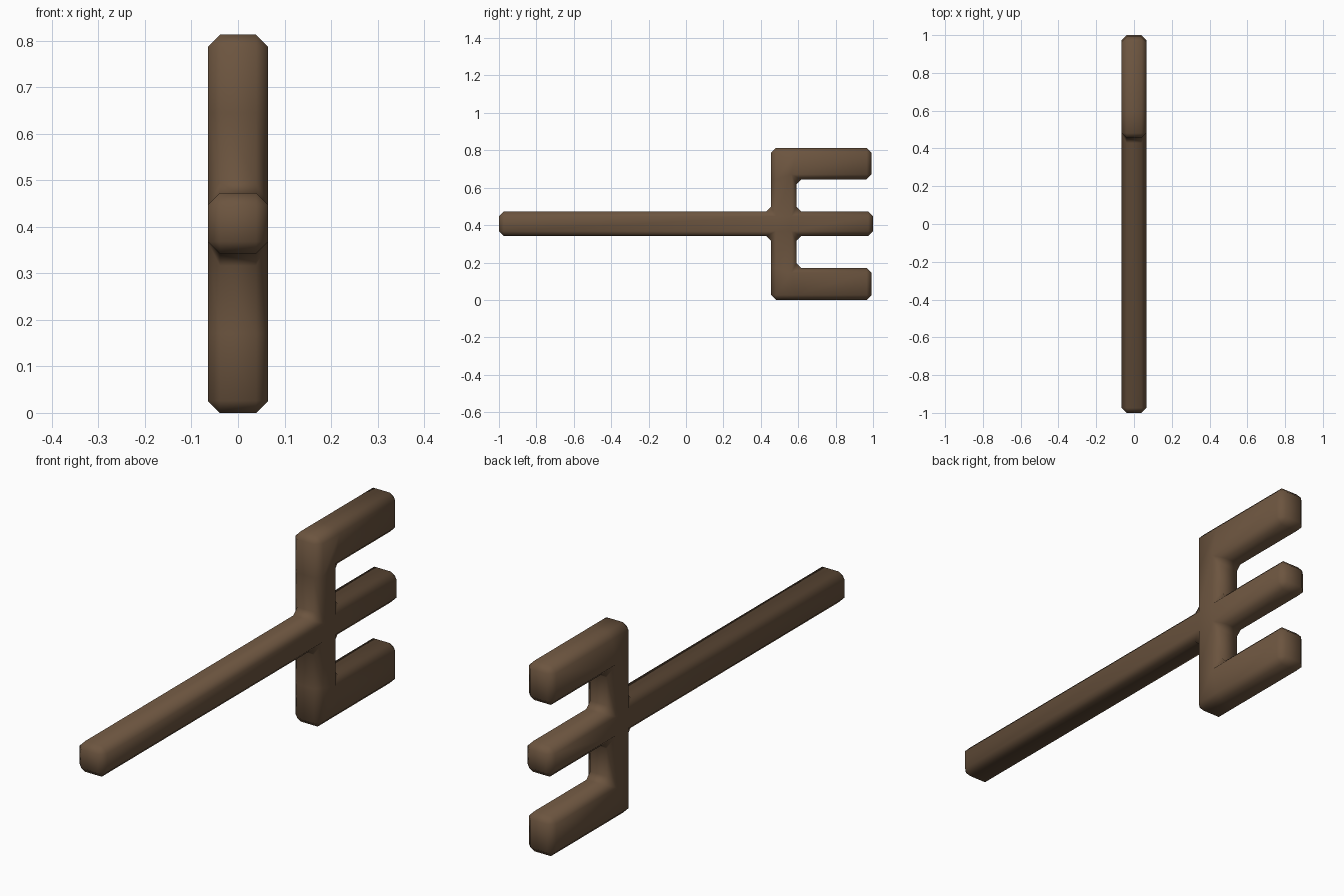
import bpy, bmesh

if "Cube" in bpy.data.objects:
    bpy.data.objects.remove(bpy.data.objects["Cube"])

HALF_X = 0.065
CHAMFER = 0.026
Z = [0.0, 0.171, 0.342, 0.473, 0.645, 0.813]   # prong and gap levels
Y0, Y1, Y2 = 0.455, 0.59, 0.992                # crossbar back, crossbar front, outer prong tip

wood = bpy.data.materials.new("dark brown wood")
wood.diffuse_color = (0.15, 0.09, 0.05, 1.0)
wood.use_nodes = True
wood.node_tree.nodes["Principled BSDF"].inputs["Base Color"].default_value = wood.diffuse_color

# Rectangles of the side silhouette: (y start, y end, z row)
cells = [(Y0, Y1, row) for row in range(5)]        # upright crossbar
cells += [(Y1, Y2, 0), (Y1, 1.0, 2), (Y1, Y2, 4)]  # three prongs
cells += [(-1.0, Y0, 2)]                           # long handle

bm = bmesh.new()
for ya, yb, row in cells:
    za, zb = Z[row], Z[row + 1]
    bm.faces.new([bm.verts.new((-HALF_X, y, z))
                  for y, z in ((ya, za), (yb, za), (yb, zb), (ya, zb))])
bmesh.ops.remove_doubles(bm, verts=bm.verts, dist=1e-4)

# Give the silhouette its thickness
ext = bmesh.ops.extrude_face_region(bm, geom=bm.faces[:], use_keep_orig=True)
new_verts = [g for g in ext["geom"] if isinstance(g, bmesh.types.BMVert)]
bmesh.ops.translate(bm, verts=new_verts, vec=(2 * HALF_X, 0, 0))
# Drop faces left inside, then fix the normals
bmesh.ops.recalc_face_normals(bm, faces=bm.faces[:])

# Chamfer every real corner, inside and outside
edges = [e for e in bm.edges
         if len(e.link_faces) == 2 and e.calc_face_angle() > 0.5]
bmesh.ops.bevel(bm, geom=edges, offset=CHAMFER, segments=1,
                affect='EDGES', clamp_overlap=True)
bmesh.ops.recalc_face_normals(bm, faces=bm.faces[:])
for f in bm.faces:
    f.smooth = True

mesh = bpy.data.meshes.new("three_prong_fork")
bm.to_mesh(mesh)
bm.free()
mesh.materials.append(wood)
fork = bpy.data.objects.new("three_prong_fork", mesh)
bpy.context.collection.objects.link(fork)
